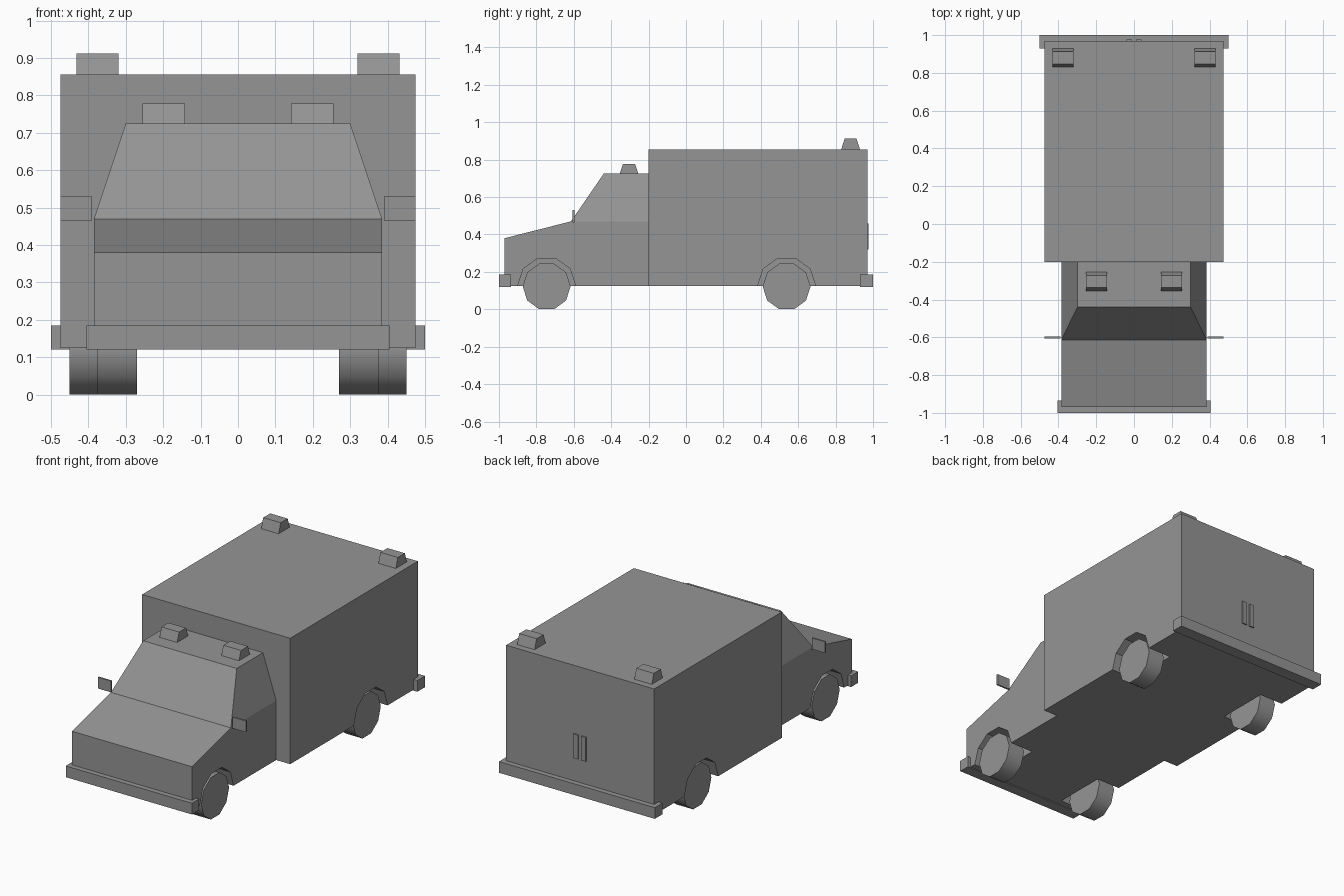
import bpy, bmesh, math
from mathutils import Matrix

cube = bpy.data.objects.get("Cube")
if cube:
    bpy.data.objects.remove(cube, do_unlink=True)

grey = bpy.data.materials.new("plain grey")
grey.use_nodes = True
grey.diffuse_color = (0.3, 0.3, 0.3, 1)
grey.node_tree.nodes["Principled BSDF"].inputs["Base Color"].default_value = (0.3, 0.3, 0.3, 1)


def finish(name, bm):
    bmesh.ops.recalc_face_normals(bm, faces=bm.faces)
    mesh = bpy.data.meshes.new(name)
    bm.to_mesh(mesh)
    bm.free()
    mesh.materials.append(grey)
    obj = bpy.data.objects.new(name, mesh)
    bpy.context.collection.objects.link(obj)
    return obj


def box(name, x, y, z, inset=0):
    """Box from (min, max) ranges; inset narrows the top along y."""
    bm = bmesh.new()
    bmesh.ops.create_cube(bm, size=1)
    for v in bm.verts:
        top = v.co.z > 0
        shift = -inset * math.copysign(1, v.co.y) if top else 0
        v.co = (x[v.co.x > 0], y[v.co.y > 0] + shift, z[top])
    return finish(name, bm)


def drum(name, x, y, z, radius):
    """Ten-sided cylinder lying along x."""
    bm = bmesh.new()
    place = Matrix.Translation((sum(x) / 2, y, z)) @ Matrix.Rotation(math.pi / 2, 4, 'Y')
    bmesh.ops.create_cone(bm, cap_ends=True, segments=10, radius1=radius, radius2=radius,
                          depth=abs(x[1] - x[0]), matrix=place)
    # turn so that a flat side rests on the ground
    low = min(v.co.z for v in bm.verts)
    if sum(abs(v.co.z - low) < 1e-4 for v in bm.verts) < 4:
        bmesh.ops.rotate(bm, verts=bm.verts, cent=(0, y, z),
                         matrix=Matrix.Rotation(math.pi / 10, 3, 'X'))
    return finish(name, bm)


def mirrored(x, side):
    return tuple(sorted((x[0] * side, x[1] * side)))


# Cab: side sections joined across, narrowing towards the roof
FLOOR, BELT, ROOF = 0.125, 0.47, 0.725
LOWER = [(-0.97, FLOOR), (-0.97, 0.38), (-0.615, BELT), (-0.2, BELT), (-0.2, FLOOR)]
UPPER = [(-0.44, ROOF), (-0.2, ROOF)]
bm = bmesh.new()
sides = []
for s in (-1, 1):
    low = [bm.verts.new((0.385 * s, y, z)) for y, z in LOWER]
    top = [bm.verts.new((0.3 * s, y, z)) for y, z in UPPER]
    bm.faces.new(low)
    bm.faces.new((low[2], top[0], top[1], low[3]))
    sides.append(low[:3] + top + low[3:])
a, b = sides
for i in range(len(a)):
    j = (i + 1) % len(a)
    bm.faces.new((a[i], a[j], b[j], b[i]))
cab = finish("cab", bm)

# Rear body
rear_body = box("rear_body", (-0.475, 0.475), (-0.2, 0.97), (FLOOR, 0.855))


def cut_wells(body, y, inner):
    for s in (-1, 1):
        cutter = drum("well_cutter", mirrored((inner, 0.6), s), y, FLOOR, 0.155)
        cutter.hide_render = True
        mod = body.modifiers.new("wheel_well", 'BOOLEAN')
        mod.operation = 'DIFFERENCE'
        mod.solver = 'EXACT'
        mod.object = cutter
        bpy.context.view_layer.objects.active = body
        bpy.ops.object.modifier_apply(modifier=mod.name)
        bpy.data.objects.remove(cutter, do_unlink=True)


cut_wells(cab, -0.745, 0.235)
cut_wells(rear_body, 0.538, 0.325)

# Bumpers
box("front_bumper", (-0.405, 0.405), (-1, -0.935), (0.12, 0.185))
box("rear_bumper", (-0.5, 0.5), (0.93, 1), (0.12, 0.185))

# Paired parts
wheels = []
for s, side in ((-1, "right"), (1, "left")):
    wheels.append(drum(f"front_wheel_{side}", mirrored((0.27, 0.375), s), -0.745, 0.122, 0.128))
    wheels.append(drum(f"rear_wheel_{side}", mirrored((0.345, 0.45), s), 0.538, 0.122, 0.128))
    box(f"mirror_{side}", mirrored((0.39, 0.475), s), (-0.606, -0.596), (0.465, 0.53))
    box(f"cab_light_{side}", mirrored((0.142, 0.255), s), (-0.355, -0.255), (ROOF, 0.778), 0.018)
    box(f"rear_light_{side}", mirrored((0.32, 0.432), s), (0.83, 0.93), (0.855, 0.912), 0.018)
    box(f"door_handle_{side}", mirrored((0.01, 0.04), s), (0.968, 0.977), (0.32, 0.46))

# Smooth treads, sharp rims
bpy.ops.object.select_all(action='DESELECT')
for w in wheels:
    w.select_set(True)
bpy.context.view_layer.objects.active = wheels[0]
bpy.ops.object.shade_smooth_by_angle(angle=math.radians(40))
